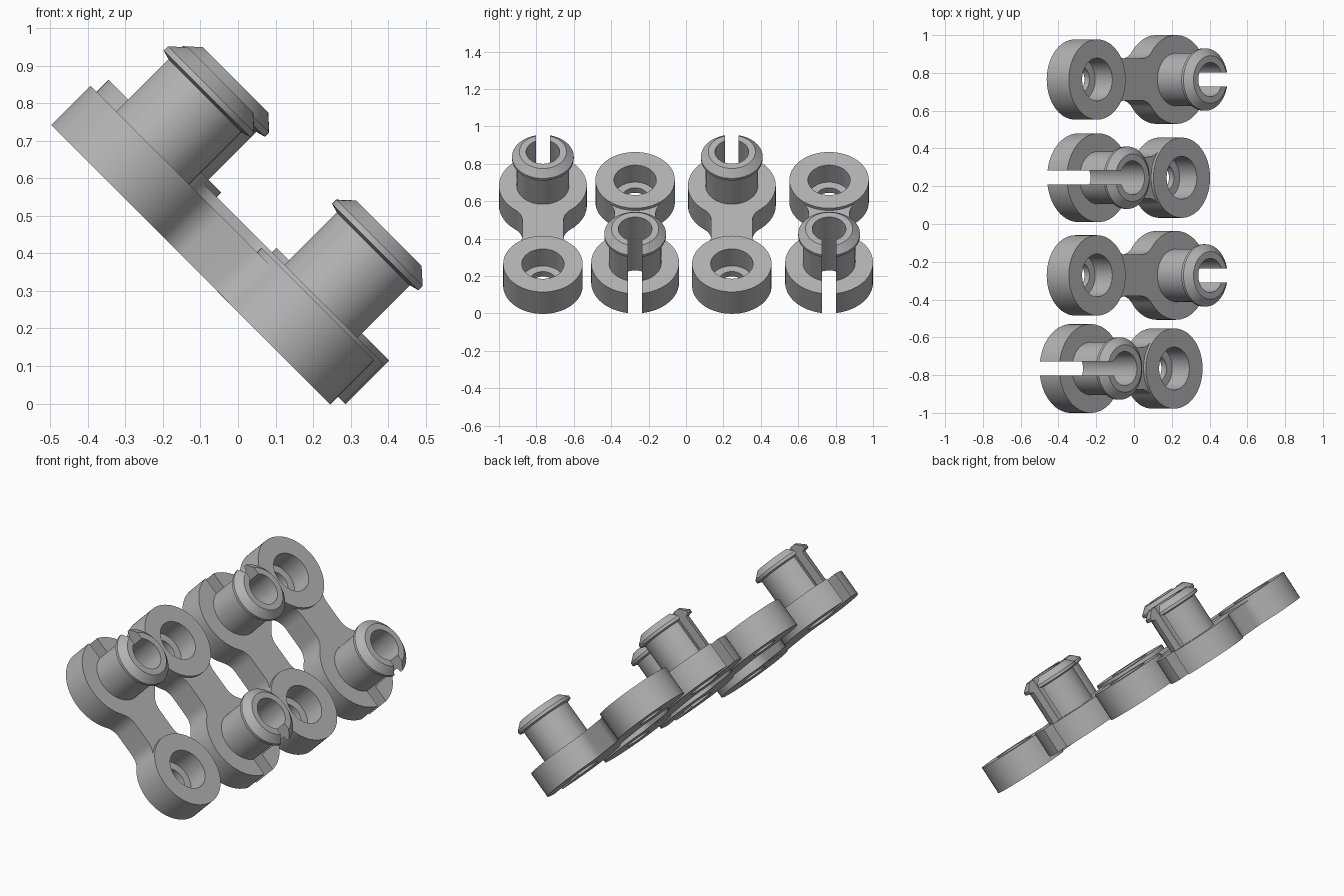
import bpy, bmesh, math
from mathutils import Matrix, Vector

if "Cube" in bpy.data.objects:
    bpy.data.objects.remove(bpy.data.objects["Cube"])

PEG_R, RING_R, GAP = 0.235, 0.212, 0.608      # peg disc, ring, centre distance
NECK, FILLET = 0.11, 0.10                     # neck half width, neck fillet radius
PLATE_T, RING_T = 0.148, 0.165
SEG = 64

grey = bpy.data.materials.new("plain grey")
grey.diffuse_color = (0.45, 0.45, 0.45, 1)
grey.use_nodes = True
grey.node_tree.nodes["Principled BSDF"].inputs["Base Color"].default_value = grey.diffuse_color


def finish(bm, name):
    bmesh.ops.recalc_face_normals(bm, faces=bm.faces)
    mesh = bpy.data.meshes.new(name)
    bm.to_mesh(mesh)
    bm.free()
    ob = bpy.data.objects.new(name, mesh)
    bpy.context.collection.objects.link(ob)
    return ob


def lathe(name, profile, x=0.0):
    """Closed solid turned around a vertical axis at x."""
    bm = bmesh.new()
    rings = [[bm.verts.new((x + r * math.cos(2 * math.pi * i / SEG),
                            r * math.sin(2 * math.pi * i / SEG), z))
              for i in range(SEG)] for r, z in profile]
    for a, b in zip(rings, rings[1:]):
        for i in range(SEG):
            j = (i + 1) % SEG
            bm.faces.new((a[i], a[j], b[j], b[i]))
    bm.faces.new(rings[0])
    bm.faces.new(rings[-1])
    return finish(bm, name)


def arc(cx, cy, r, a0, a1, n):
    return [(cx + r * math.cos(a0 + (a1 - a0) * i / n),
             cy + r * math.sin(a0 + (a1 - a0) * i / n)) for i in range(n + 1)]


def make_plate():
    """Two round ends joined by a filleted neck."""
    h = NECK + FILLET
    u1 = math.sqrt((PEG_R + FILLET) ** 2 - h * h)
    u2 = math.sqrt((RING_R + FILLET) ** 2 - h * h)
    a1, a2 = math.atan2(h, u1), math.atan2(h, u2)
    pi = math.pi
    half = arc(0, 0, PEG_R, pi, a1, 28)
    half += arc(u1, h, FILLET, a1 + pi, 1.5 * pi, 10)[1:]
    half += arc(GAP - u2, h, FILLET, -pi / 2, -a2, 10)
    half += arc(GAP, 0, RING_R, pi - a2, 0, 28)[1:]
    outline = half + [(x, -y) for x, y in reversed(half[1:-1])]
    bm = bmesh.new()
    face = bm.faces.new([bm.verts.new((x, y, 0)) for x, y in outline])
    ext = bmesh.ops.extrude_face_region(bm, geom=[face])
    bmesh.ops.translate(bm, vec=(0, 0, PLATE_T),
                        verts=[v for v in ext["geom"] if isinstance(v, bmesh.types.BMVert)])
    return finish(bm, "link")


def make_slot():
    bm = bmesh.new()
    bmesh.ops.create_cube(bm, size=1, matrix=Matrix.Translation((-0.2, 0, 0.2))
                          @ Matrix.Diagonal((0.4, 0.074, 1, 1)))
    return finish(bm, "slot_cutter")


def combine(base, tool, operation):
    mod = base.modifiers.new(operation, 'BOOLEAN')
    mod.operation, mod.solver, mod.object = operation, 'EXACT', tool
    deps = bpy.context.evaluated_depsgraph_get()
    mesh = bpy.data.meshes.new_from_object(base.evaluated_get(deps))
    base.modifiers.clear()
    base.data = mesh
    bpy.data.objects.remove(tool)


# One link: plate, raised ring end, snap peg with flared lip
link = make_plate()
combine(link, lathe("ring", [(RING_R + 0.0005, -0.0005), (RING_R + 0.0005, RING_T)], GAP), 'UNION')
combine(link, lathe("peg", [(0.14, 0.05), (0.14, 0.345), (0.165, 0.352),
                            (0.165, 0.368), (0.126, 0.404)]), 'UNION')

# Stepped socket in the ring, bore through the peg, slot on its outer side
combine(link, lathe("socket", [(0.07, -0.1), (0.07, 0.037), (0.113, 0.037), (0.113, 0.3)], GAP),
        'DIFFERENCE')
combine(link, lathe("bore", [(0.09, -0.1), (0.09, 0.6)]), 'DIFFERENCE')
combine(link, make_slot(), 'DIFFERENCE')

link.data.materials.clear()
link.data.materials.append(grey)
for p in link.data.polygons:
    p.material_index = 0
bpy.context.view_layer.objects.active = link
link.select_set(True)
bpy.ops.object.shade_smooth_by_angle(angle=math.radians(30))

# Four links on a 45 degree slope, alternating direction
along = Vector((1, 0, -1)).normalized()
normal = Vector((1, 0, 1)).normalized()
places = [(-0.765, -0.645, 0.173, 1), (-0.272, -0.034, 0.2015, -1),
          (0.245, -0.617, 0.2015, 1), (0.765, -0.034, 0.2015, -1)]
for i, (y, u, v, side) in enumerate(places):
    ob = link if i == 0 else link.copy()
    if i:
        bpy.context.collection.objects.link(ob)
    ob.name = f"chain_link_{i + 1}"
    ex = along * side
    m = Matrix((ex, normal.cross(ex), normal)).transposed().to_4x4()
    m.translation = along * u + normal * v + Vector((0, y, 0))
    ob.matrix_world = m
